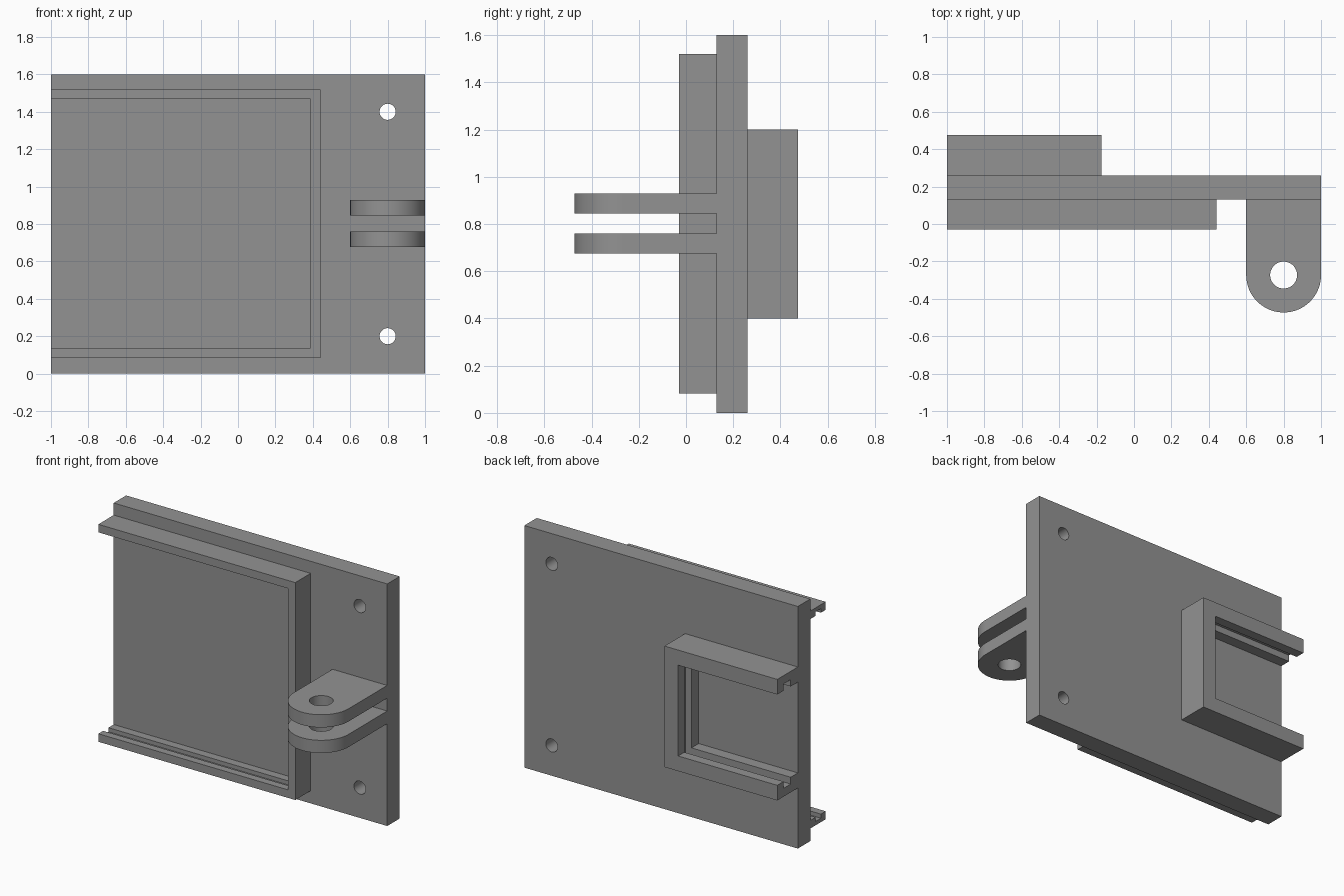
import bpy, bmesh, math

if "Cube" in bpy.data.objects:
    bpy.data.objects.remove(bpy.data.objects["Cube"])

grey = bpy.data.materials.new("mid grey")
grey.diffuse_color = (0.29, 0.29, 0.29, 1)
grey.use_nodes = True
grey.node_tree.nodes["Principled BSDF"].inputs["Base Color"].default_value = grey.diffuse_color


def finish(obj):
    """Clean the mesh, colour it and smooth only the round walls."""
    bm = bmesh.new()
    bm.from_mesh(obj.data)
    bmesh.ops.remove_doubles(bm, verts=bm.verts, dist=1e-5)
    bmesh.ops.recalc_face_normals(bm, faces=bm.faces)
    bm.to_mesh(obj.data)
    bm.free()
    obj.data.materials.clear()
    obj.data.materials.append(grey)
    bpy.ops.object.select_all(action='DESELECT')
    obj.select_set(True)
    bpy.context.view_layer.objects.active = obj
    bpy.ops.object.shade_smooth_by_angle(angle=math.radians(30))


def arc(cx, cy, r, start=0, sweep=2 * math.pi, n=48):
    steps = n if sweep >= 2 * math.pi else n + 1
    return [(cx + r * math.cos(start + sweep * i / n),
             cy + r * math.sin(start + sweep * i / n)) for i in range(steps)]


def slab(name, outlines, thickness, location, upright=False):
    """Extrude a flat outline; further outlines become holes."""
    curve = bpy.data.curves.new(name, 'CURVE')
    curve.dimensions = '2D'
    curve.fill_mode = 'BOTH'
    curve.extrude = thickness / 2
    for points in outlines:
        spline = curve.splines.new('POLY')
        spline.points.add(len(points) - 1)
        for p, (x, y) in zip(spline.points, points):
            p.co = (x, y, 0, 1)
        spline.use_cyclic_u = True
    obj = bpy.data.objects.new(name, curve)
    bpy.context.collection.objects.link(obj)
    obj.location = location
    if upright:
        obj.rotation_euler.x = math.pi / 2
    bpy.ops.object.select_all(action='DESELECT')
    obj.select_set(True)
    bpy.context.view_layer.objects.active = obj
    bpy.ops.object.convert(target='MESH')
    finish(bpy.context.view_layer.objects.active)


def grooved_frame(name, x_end, z0, z1, y0, y1, wall, slot0, slot1, depth):
    """Sweep a grooved section around a U that is open at the left."""
    section = [(0, y0), (wall, y0), (wall, slot0), (wall - depth, slot0),
               (wall - depth, slot1), (wall, slot1), (wall, y1), (0, y1)]
    bm = bmesh.new()
    rings = [[], [], [], []]
    for d, y in section:
        path = [(-1, z0 + d), (x_end - d, z0 + d),
                (x_end - d, z1 - d), (-1, z1 - d)]
        for ring, (x, z) in zip(rings, path):
            ring.append(bm.verts.new((x, y, z)))
    n = len(section)
    for a, b in zip(rings, rings[1:]):
        for i in range(n):
            j = (i + 1) % n
            bm.faces.new((a[i], a[j], b[j], b[i]))
    bm.faces.new(rings[0])
    bm.faces.new(rings[-1])
    mesh = bpy.data.meshes.new(name)
    bm.to_mesh(mesh)
    bm.free()
    obj = bpy.data.objects.new(name, mesh)
    bpy.context.collection.objects.link(obj)
    finish(obj)


# Back plate with two screw holes
slab("plate", [[(-1, 0), (1, 0), (1, 1.6), (-1, 1.6)],
               arc(0.8, 0.2, 0.043), arc(0.8, 1.4, 0.043)],
     0.13, (0, 0.195, 0), upright=True)

# Large slide-in frame on the front, small one on the back
grooved_frame("front_frame", 0.44, 0.083, 1.52, -0.03, 0.13, 0.053, 0.02, 0.075, 0.027)
grooved_frame("rear_frame", -0.175, 0.4, 1.2, 0.26, 0.475, 0.10, 0.335, 0.41, 0.045)

# Pair of hinge lugs with pin holes
lug = arc(0.8, -0.273, 0.2, math.pi, math.pi) + [(1, 0.13), (0.6, 0.13)]
for label, z in (("lower", 0.718), ("upper", 0.887)):
    slab(label + "_lug", [lug, arc(0.8, -0.273, 0.072)], 0.084, (0, 0, z))
